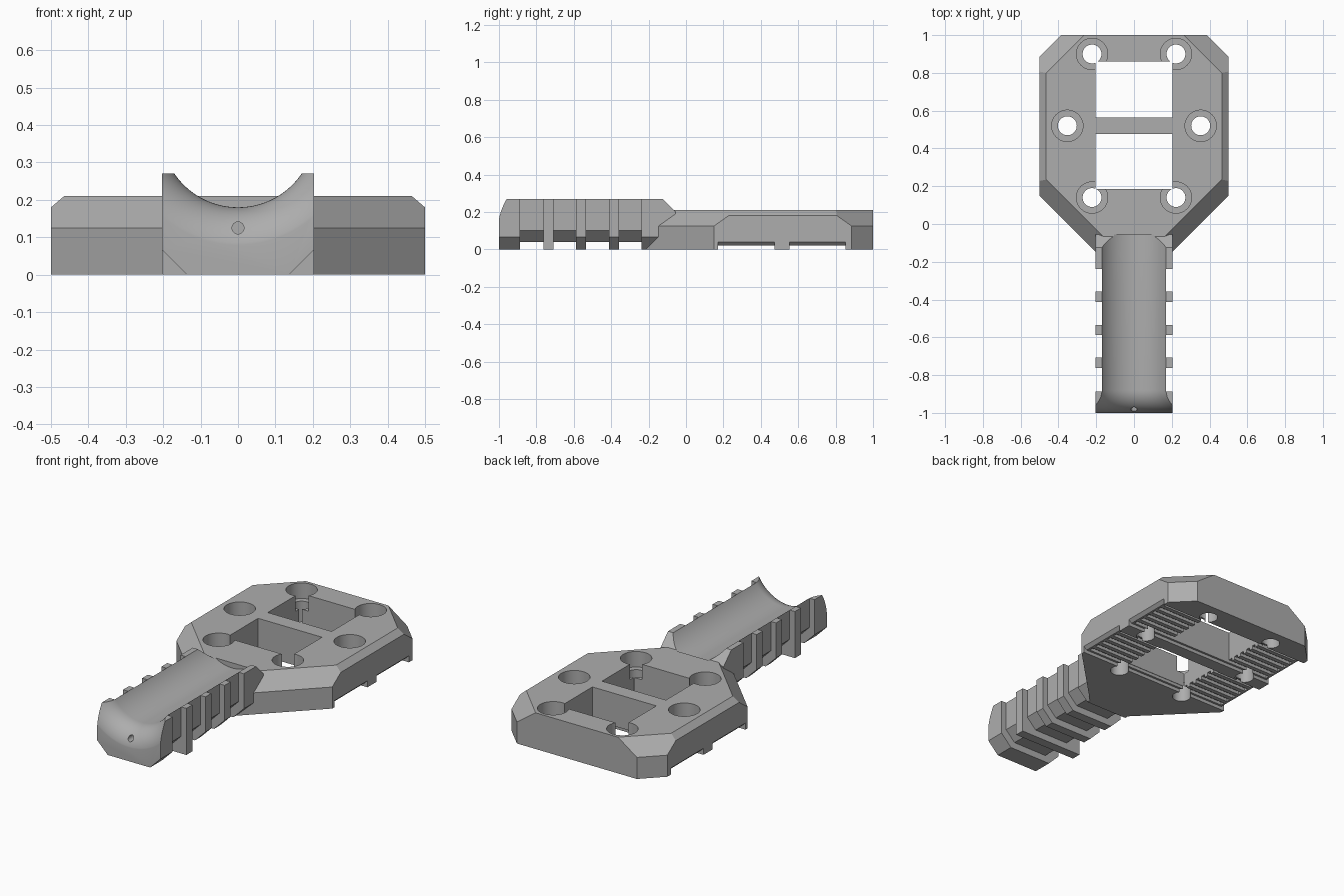
import bpy, bmesh, math
from mathutils import Vector, Matrix

cube = bpy.data.objects.get("Cube")
if cube:
    bpy.data.objects.remove(cube)

grey = bpy.data.materials.new("matte grey")
grey.use_nodes = True
grey.diffuse_color = (0.42, 0.42, 0.42, 1)
grey.node_tree.nodes["Principled BSDF"].inputs["Base Color"].default_value = (0.42, 0.42, 0.42, 1)


def finish(bm, name):
    bmesh.ops.recalc_face_normals(bm, faces=bm.faces)
    mesh = bpy.data.meshes.new(name)
    bm.to_mesh(mesh)
    bm.free()
    mesh.materials.append(grey)
    ob = bpy.data.objects.new(name, mesh)
    bpy.context.collection.objects.link(ob)
    return ob


def box_mesh(x0, x1, y0, y1, z0, z1):
    bm = bmesh.new()
    size = Matrix.Diagonal((x1 - x0, y1 - y0, z1 - z0, 1))
    mid = Matrix.Translation(((x0 + x1) / 2, (y0 + y1) / 2, (z0 + z1) / 2))
    bmesh.ops.create_cube(bm, size=1, matrix=mid @ size)
    return bm


def box(name, *bounds):
    return finish(box_mesh(*bounds), name)


def slice_off(bm, point, normal):
    """Remove everything on the normal side of a plane and cap the cut."""
    geom = bm.verts[:] + bm.edges[:] + bm.faces[:]
    bmesh.ops.bisect_plane(bm, geom=geom, plane_co=point, plane_no=normal, clear_outer=True)
    bmesh.ops.holes_fill(bm, edges=[e for e in bm.edges if e.is_boundary])


def cylinder(name, x, y, z, radius, depth, along_y=False):
    bm = bmesh.new()
    turn = Matrix.Rotation(math.pi / 2, 4, 'X') if along_y else Matrix()
    bmesh.ops.create_cone(bm, cap_ends=True, segments=40, radius1=radius, radius2=radius,
                          depth=depth, matrix=Matrix.Translation((x, y, z)) @ turn)
    return finish(bm, name)


def combine(target, other, operation, keep=False):
    mod = target.modifiers.new(operation.lower(), 'BOOLEAN')
    mod.operation, mod.solver, mod.object = operation, 'EXACT', other
    bpy.context.view_layer.objects.active = target
    bpy.ops.object.modifier_apply(modifier=mod.name)
    if not keep:
        bpy.data.objects.remove(other)


# Octagonal plate: a block with its corners and upper edges sliced away
bm = box_mesh(-0.5, 0.5, -0.215, 1, 0, 0.21)
for s in (-1, 1):
    slice_off(bm, (s * 0.5, 0.15, 0), (s, -1, 0))
    slice_off(bm, (s * 0.5, 0.885, 0), (s, 1, 0))
    slice_off(bm, (s * 0.5, 0, 0.18), (s * 0.03, 0, 0.035))
    for y, way in ((0.15, -1), (0.885, 1)):
        slice_off(bm, (s * 0.5, y, 0.125), (s, way, math.sqrt(2)))
plate = finish(bm, "mounting_plate")

# Grip core and ribs
BACK = -0.055


def grip_block(name, half, y0, y1, z0, chamfer):
    bm = box_mesh(-half, half, y0, y1, z0, 0.27)
    if chamfer:
        for s in (-1, 1):
            slice_off(bm, (s * half, 0, z0 + chamfer), (s, 0, -1))
    slice_off(bm, (0, -0.065, 0.21), (0, 1, 1))
    return finish(bm, name)


grip = grip_block("grip", 0.17, -0.99, BACK - 0.005, 0.04, 0.06)
ribs = ((-1, -0.888, 0.067), (-0.763, -0.708, 0), (-0.588, -0.535, 0.067),
        (-0.413, -0.358, 0.067), (-0.237, BACK, 0.067))
for y0, y1, chamfer in ribs:
    combine(grip, grip_block("rib", 0.203, y0, y1, 0, chamfer), 'UNION')

# Round trough that flares over the front end of the grip
AXIS, R, FLARE = 0.3856, 0.2055, 0.122
profile = [(BACK, 0), (BACK, R)]
for i in range(17):
    a = math.radians(88) * i / 16
    profile.append((-0.88 - FLARE * math.sin(a), R + FLARE * (1 - math.cos(a))))
profile += [(-1.1, profile[-1][1]), (-1.1, 0)]
bm = bmesh.new()
verts = [bm.verts.new((0, y, AXIS - r)) for y, r in profile]
edges = [bm.edges.new(pair) for pair in zip(verts, verts[1:])]
bmesh.ops.spin(bm, geom=verts + edges, cent=(0, 0, AXIS), axis=(0, 1, 0),
               angle=math.tau, steps=112, use_duplicate=False)
bmesh.ops.remove_doubles(bm, verts=bm.verts, dist=0.0001)
trough = finish(bm, "trough_cutter")
combine(grip, trough, 'DIFFERENCE', keep=True)
combine(plate, trough, 'DIFFERENCE')
combine(grip, cylinder("front_hole", 0, -0.95, 0.125, 0.016, 0.16, True), 'DIFFERENCE')

# Windows through the plate
for y0, y1 in ((0.185, 0.477), (0.565, 0.86)):
    combine(plate, box("window", -0.205, 0.205, y0, y1, -0.1, 0.4), 'DIFFERENCE')

# Underside recesses with cross grooves and a small outer bevel
for y0, y1 in ((0.17, 0.472), (0.553, 0.852)):
    bm = box_mesh(-0.6, 0.6, y0, y1, -0.1, 0.12)
    slice_off(bm, (0, 0, 0.02), (0, 0, 1))
    combine(plate, finish(bm, "recess"), 'DIFFERENCE')
    pitch = (y1 - y0) / 6
    for i in range(6):
        y = y0 + pitch * (i + 0.25)
        combine(plate, box("groove", -0.47, 0.47, y, y + pitch * 0.5, -0.05, 0.038), 'DIFFERENCE')
    for s in (-1, 1):
        bm = box_mesh(min(s * 0.4, s * 0.6), max(s * 0.4, s * 0.6), y0, y1, -0.05, 0.2)
        slice_off(bm, (s * 0.5, 0, 0.038), (-s, 0, 1))
        combine(plate, finish(bm, "edge_bevel"), 'DIFFERENCE')

# Counterbored screw holes
for x, y in ((0.222, 0.9), (0.353, 0.52), (0.222, 0.14)):
    for s in (-1, 1):
        combine(plate, cylinder("screw_hole", s * x, y, 0.1, 0.05, 0.5), 'DIFFERENCE')
        combine(plate, cylinder("counterbore", s * x, y, 0.22, 0.083, 0.2), 'DIFFERENCE')

# Smooth the curved faces, keep edges crisp
for ob in (plate, grip):
    bpy.ops.object.select_all(action='DESELECT')
    ob.select_set(True)
    bpy.context.view_layer.objects.active = ob
    bpy.ops.object.shade_smooth_by_angle(angle=math.radians(25))
